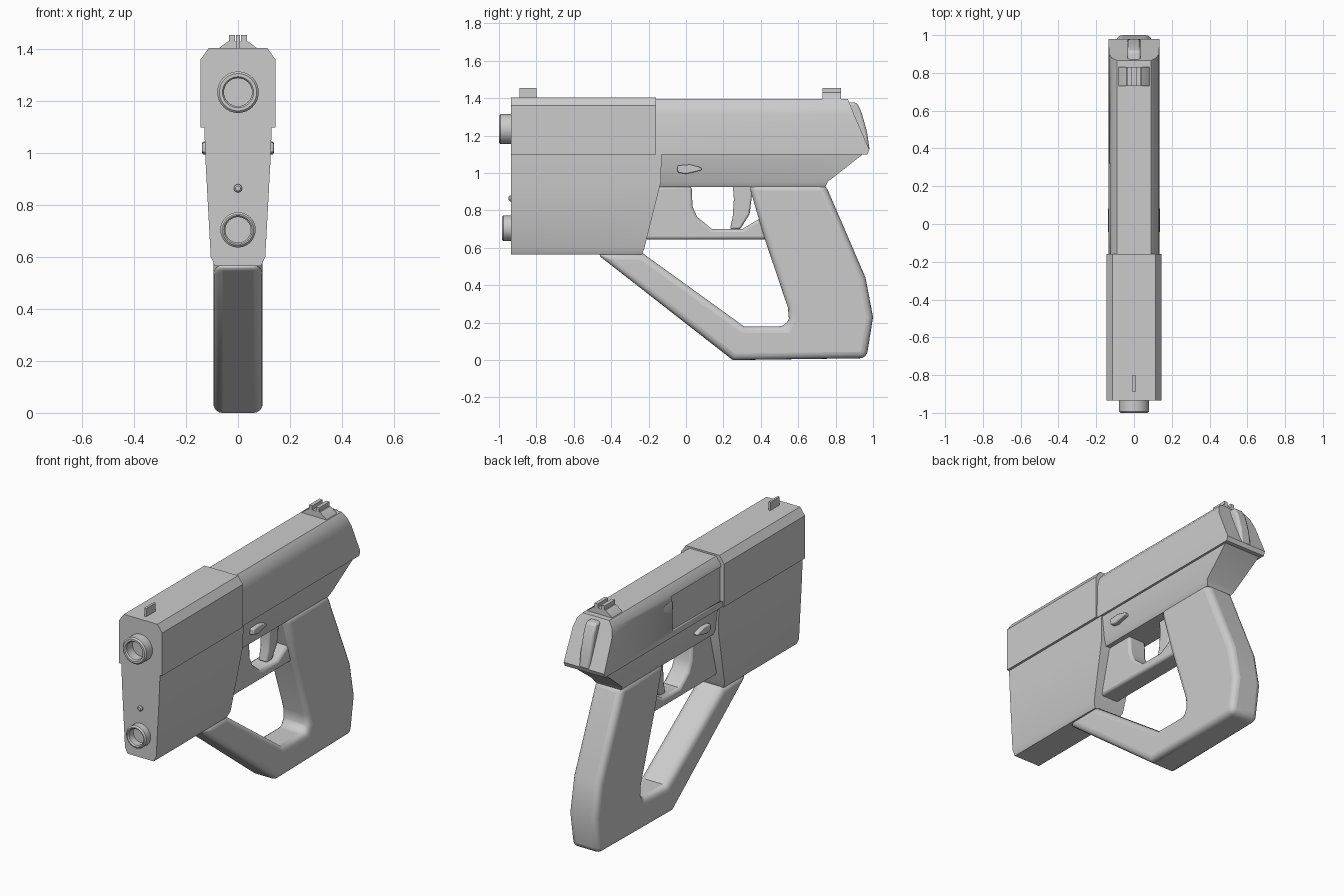
import bpy, bmesh, math

cube = bpy.data.objects.get("Cube")
if cube:
    bpy.data.objects.remove(cube, do_unlink=True)

grey = bpy.data.materials.new("plain_grey")
grey.use_nodes = True
grey.diffuse_color = (0.6, 0.6, 0.6, 1)
grey.node_tree.nodes["Principled BSDF"].inputs["Base Color"].default_value = (0.6, 0.6, 0.6, 1)


def finish(name, bm, bevel=0, segments=2, angle=35):
    bmesh.ops.recalc_face_normals(bm, faces=bm.faces[:])
    mesh = bpy.data.meshes.new(name)
    bm.to_mesh(mesh)
    bm.free()
    mesh.materials.append(grey)
    obj = bpy.data.objects.new(name, mesh)
    bpy.context.collection.objects.link(obj)
    bpy.ops.object.select_all(action='DESELECT')
    obj.select_set(True)
    bpy.context.view_layer.objects.active = obj
    bpy.ops.object.shade_smooth_by_angle(angle=math.radians(angle))
    if bevel:
        mod = obj.modifiers.new("rounding", 'BEVEL')
        mod.width, mod.segments = bevel, segments
        mod.limit_method = 'ANGLE'
        mod.angle_limit = math.radians(50)
        mod.use_clamp_overlap = False
    return obj


def loft(name, rows, **opts):
    """Stack rectangles given as (height, front, back, half width)."""
    bm = bmesh.new()
    rings = [[bm.verts.new(p) for p in ((-w, a, z), (w, a, z), (w, b, z), (-w, b, z))]
             for z, a, b, w in rows]
    for low, high in zip(rings, rings[1:]):
        for i in range(4):
            j = (i + 1) % 4
            bm.faces.new((low[i], low[j], high[j], high[i]))
    bm.faces.new(rings[0])
    bm.faces.new(rings[-1])
    return finish(name, bm, **opts)


def slab(name, outline, x0, x1, **opts):
    """Extrude a side outline of (y, z) points across x."""
    bm = bmesh.new()
    left = [bm.verts.new((x0, y, z)) for y, z in outline]
    right = [bm.verts.new((x1, y, z)) for y, z in outline]
    for i in range(len(outline)):
        j = (i + 1) % len(outline)
        bm.faces.new((left[i], left[j], right[j], right[i]))
    bm.faces.new(left)
    bm.faces.new(right)
    return finish(name, bm, **opts)


def lathe(name, z, profile, sides=32):
    """Turn (radius, y) points about a fore-aft axis; the ends are capped."""
    bm = bmesh.new()
    rings = []
    for r, y in profile:
        angles = [math.tau * i / sides for i in range(sides)]
        rings.append([bm.verts.new((r * math.cos(a), y, z + r * math.sin(a))) for a in angles])
    for first, second in zip(rings, rings[1:]):
        for i in range(sides):
            j = (i + 1) % sides
            bm.faces.new((first[i], first[j], second[j], second[i]))
    bm.faces.new(rings[0])
    bm.faces.new(rings[-1])
    return finish(name, bm)


# Upper body: front shroud and rear slide
loft("front_shroud", [(1.10, -.935, -.16, .145), (1.36, -.935, -.16, .145),
                      (1.405, -.935, -.16, .113)])
slide = loft("rear_slide", [(1.10, -.2, .97, .136), (1.125, -.2, .98, .136),
                            (1.31, -.2, .90, .132), (1.36, -.2, .88, .118),
                            (1.395, -.2, .865, .09)])

# Shallow side port in the slide
cutter = slab("port_cutter", [(-.3, 1.13), (.32, 1.13), (.32, 1.34), (-.3, 1.34)], -.3, -.118)
cutter.hide_render = True
cutter.hide_viewport = True
cut = slide.modifiers.new("side_port", 'BOOLEAN')
cut.object, cut.operation, cut.solver = cutter, 'DIFFERENCE', 'EXACT'

# Rounded bar on the back of the slide
slab("rear_bar", [(.85, 1.38), (.915, 1.375), (.94, 1.32), (.968, 1.22), (.982, 1.12), (.9, 1.12)],
     -.035, .035, bevel=.012)

# Lower body: tapered front housing and rear frame
loft("front_housing", [(.565, -.935, -.235, .088), (.60, -.935, -.222, .105),
                       (.95, -.935, -.135, .124), (1.10, -.935, -.13, .13)])
loft("rear_frame", [(.925, -.2, .745, .085), (.955, -.2, .76, .102),
                    (1.10, -.2, .945, .122)])

# Grip and diagonal brace as one closed loop
slab("grip_loop", [(.335, .94), (.745, .94), (.96, .44), (1.0, .23), (.965, .01), (.25, 0),
                   (-.48, .57), (-.23, .57), (.31, .18), (.53, .18), (.55, .22), (.545, .28),
                   (.42, .65)], -.095, .095, bevel=.035, segments=4)

# Trigger guard and trigger
slab("trigger_guard", [(-.22, .93), (.03, .93), (.035, .82), (.06, .765), (.14, .70), (.30, .70),
                       (.40, .76), (.45, .76), (.45, .645), (-.22, .645)], -.06, .06, bevel=.015)
slab("trigger", [(.25, .94), (.256, .86), (.25, .77), (.235, .70), (.29, .70), (.34, .78),
                 (.36, .94)], -.03, .03, bevel=.01)

# Barrel, lower tube and small front pin
for name, z, r, bore, tip in (("barrel", 1.235, .08, .054, -1.0),
                              ("lower_tube", .705, .068, .049, -.985)):
    lathe(name, z, [(r, -.9), (r, tip + .008), (r - .008, tip), (bore + .006, tip),
                    (bore, tip + .008), (bore, -.91)])
lathe("front_pin", .865, [(.016, -.9), (.016, -.942), (.01, -.948)], sides=16)

# Side catches, mirrored
catch = [(-.045, 1.04), (.02, 1.045), (.08, 1.03), (.085, 1.015), (0, .995), (-.045, 1.003)]
for side, x in (("left", 1), ("right", -1)):
    slab(side + "_catch", catch, x * .10, x * .138, bevel=.006)

# Sights
slab("front_sight", [(-.89, 1.39), (-.80, 1.39), (-.80, 1.455), (-.89, 1.455)], -.007, .007)
loft("rear_sight_base", [(1.385, .73, .83, .088), (1.40, .73, .83, .08), (1.43, .73, .83, .04)])
for side, x in (("left", 1), ("right", -1)):
    slab(side + "_sight_ear", [(.73, 1.42), (.83, 1.42), (.83, 1.455), (.73, 1.455)],
         x * .012, x * .034)
